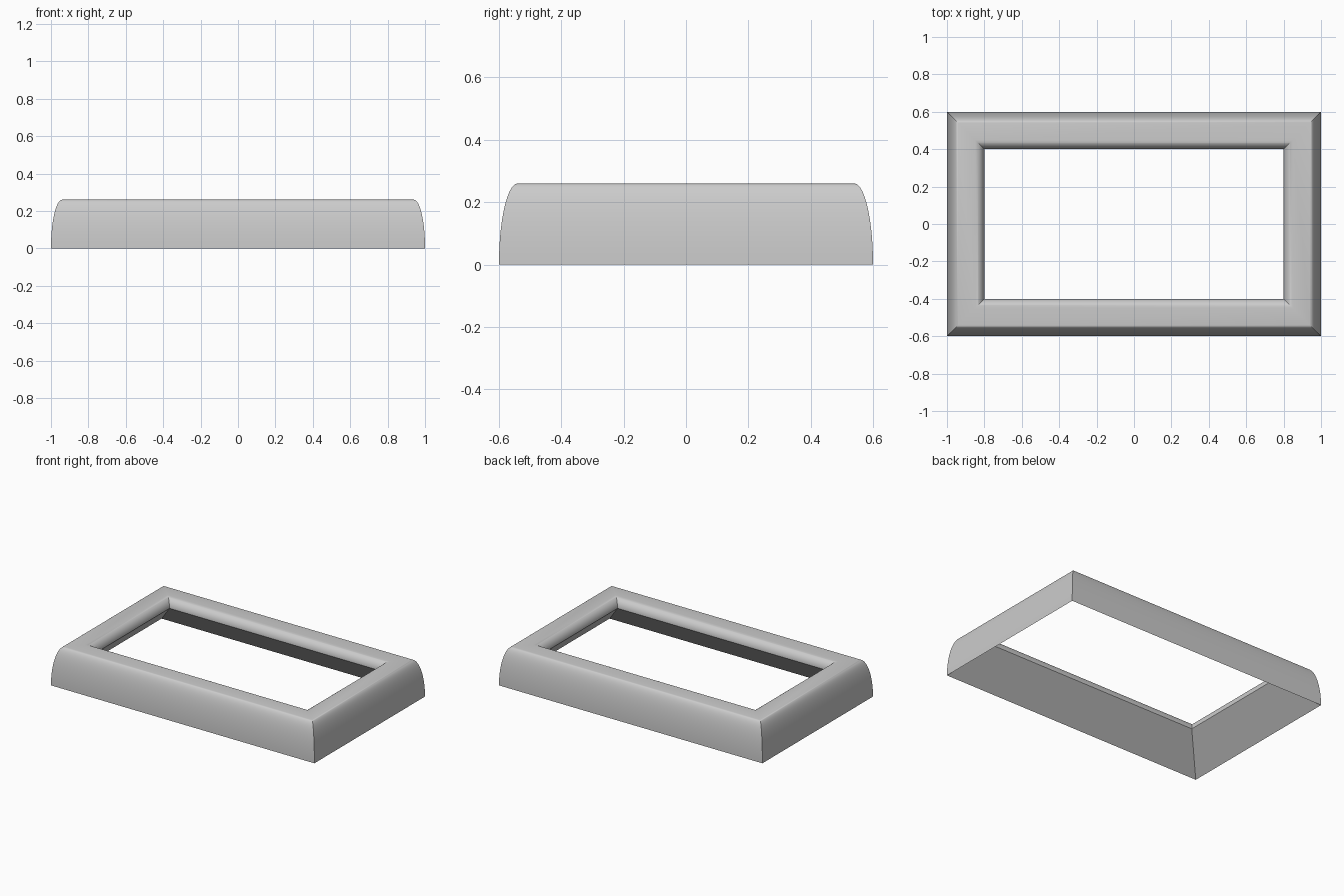
import bpy
import bmesh
from math import sin, cos, pi

if "Cube" in bpy.data.objects:
    bpy.data.objects.remove(bpy.data.objects["Cube"])

HX, HY = 1.0, 0.6      # outer half sizes
H, W = 0.26, 0.2       # height and rail width
LIP = 0.2              # height of the inner lip
STEPS = 16


def rail_profile():
    """(inset, z) section: rounded outer wall, flat top, rounded inner lip."""
    pts = []
    for i in range(STEPS + 1):
        a = pi / 2 * i / STEPS
        pts.append((0.06 * (1 - cos(a)), H * sin(a)))
    for i in range(STEPS + 1):
        a = pi / 2 * i / STEPS
        pts.append((W - 0.05 + 0.05 * sin(a), LIP + (H - LIP) * cos(a)))
    return pts          # closing edge lip -> foot is the sloping underside


# Rectangular frame: profile swept round four mitred corners
bm = bmesh.new()
rings = [[bm.verts.new((sx * (HX - d), sy * (HY - d), z)) for d, z in rail_profile()]
         for sx, sy in ((-1, -1), (1, -1), (1, 1), (-1, 1))]
n = len(rings[0])
for c in range(4):
    a, b = rings[c], rings[(c + 1) % 4]
    for i in range(n):
        j = (i + 1) % n
        bm.faces.new((a[i], b[i], b[j], a[j]))
bmesh.ops.recalc_face_normals(bm, faces=bm.faces[:])
mesh = bpy.data.meshes.new("frame")
bm.to_mesh(mesh)
bm.free()
frame = bpy.data.objects.new("frame", mesh)
bpy.context.collection.objects.link(frame)

# Smooth along the rails, crisp at the mitres and lip
bpy.context.view_layer.objects.active = frame
frame.select_set(True)
bpy.ops.object.shade_smooth_by_angle(angle=pi / 6)
